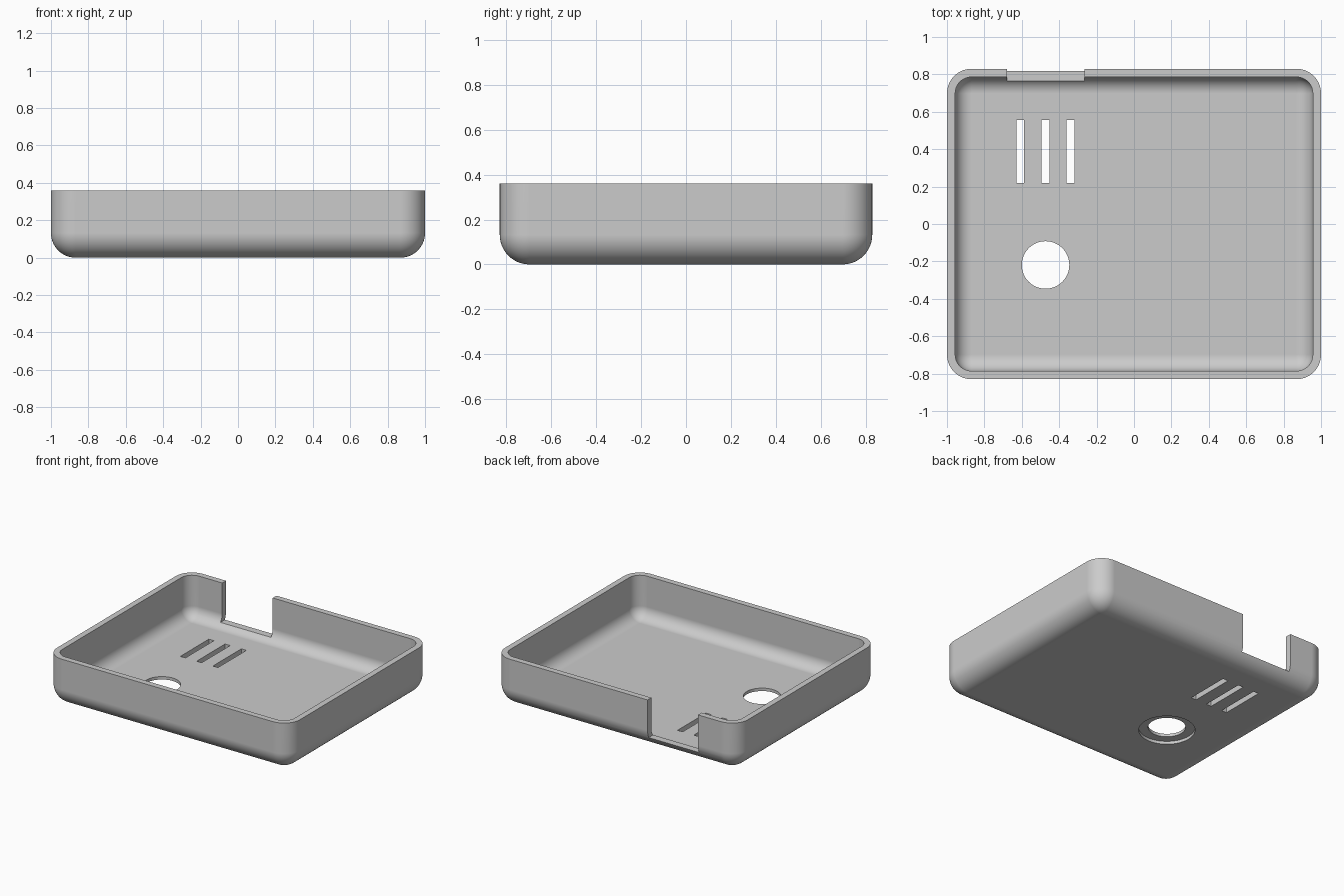
import bpy, bmesh, math
from mathutils import Matrix

cube = bpy.data.objects.get("Cube")
if cube:
    bpy.data.objects.remove(cube, do_unlink=True)

HALF_X, HALF_Y, HEIGHT = 1.0, 0.83, 0.36
RADIUS, WALL, STEPS = 0.132, 0.044, 14

grey = bpy.data.materials.new("light_grey_plastic")
grey.use_nodes = True
grey.diffuse_color = (0.6, 0.6, 0.6, 1)
grey.node_tree.nodes["Principled BSDF"].inputs["Base Color"].default_value = (0.6, 0.6, 0.6, 1)


def make_object(name, bm):
    bmesh.ops.recalc_face_normals(bm, faces=bm.faces)
    mesh = bpy.data.meshes.new(name)
    bm.to_mesh(mesh)
    bm.free()
    mesh.materials.append(grey)
    obj = bpy.data.objects.new(name, mesh)
    bpy.context.collection.objects.link(obj)
    return obj


def rounded_tub(name, inset, top):
    """Solid block with rounded upright corners and a rounded bottom edge."""
    bm = bmesh.new()
    r = RADIUS - inset
    angles = [math.pi / 2 * i / STEPS for i in range(STEPS + 1)]
    # Each ring is a rounded rectangle: (corner radius, height)
    levels = [(r * math.sin(a), RADIUS - r * math.cos(a)) for a in angles]
    levels.append((r, top))
    rings = []
    for rad, z in levels:
        ring = []
        for q, (sx, sy) in enumerate(((1, 1), (-1, 1), (-1, -1), (1, -1))):
            for a in angles:
                t = a + q * math.pi / 2
                ring.append(bm.verts.new((sx * (HALF_X - RADIUS) + rad * math.cos(t),
                                          sy * (HALF_Y - RADIUS) + rad * math.sin(t), z)))
        rings.append(ring)
    n = len(rings[0])
    for low, high in zip(rings, rings[1:]):
        for i in range(n):
            j = (i + 1) % n
            bm.faces.new((low[i], low[j], high[j], high[i]))
    bm.faces.new(rings[0])
    bm.faces.new(rings[-1])
    bmesh.ops.remove_doubles(bm, verts=bm.verts, dist=0.00001)
    return make_object(name, bm)


def box(name, x0, x1, y0, y1, z0, z1):
    bm = bmesh.new()
    size = Matrix.Diagonal((x1 - x0, y1 - y0, z1 - z0, 1))
    centre = Matrix.Translation(((x0 + x1) / 2, (y0 + y1) / 2, (z0 + z1) / 2))
    bmesh.ops.create_cube(bm, size=1, matrix=centre @ size)
    return make_object(name, bm)


def cylinder(name, x, y, radius, z0, z1):
    bm = bmesh.new()
    bmesh.ops.create_cone(bm, cap_ends=True, segments=64, radius1=radius, radius2=radius,
                          depth=z1 - z0, matrix=Matrix.Translation((x, y, (z0 + z1) / 2)))
    return make_object(name, bm)


# Outer tray, then everything that is cut out of it
tray = rounded_tub("case_tray", 0, HEIGHT)
cutters = [
    rounded_tub("cavity_cutter", WALL, HEIGHT + 0.2),
    box("port_notch_cutter", -0.68, -0.265, 0.6, 1.0, 0.075, 0.6),
    cylinder("hole_cutter", -0.473, -0.219, 0.127, -0.1, 0.1),
    cylinder("counterbore_cutter", -0.473, -0.219, 0.19, -0.1, 0.022),
]
for i in range(3):
    x = -0.608 + 0.134 * i
    cutters.append(box("vent_slot_cutter", x - 0.021, x + 0.021, 0.22, 0.555, -0.1, 0.1))

bpy.ops.object.select_all(action="DESELECT")
tray.select_set(True)
bpy.context.view_layer.objects.active = tray
for cutter in cutters:
    cutter.hide_render = True
    cut = tray.modifiers.new("cut", "BOOLEAN")
    cut.operation = "DIFFERENCE"
    cut.solver = "EXACT"
    cut.object = cutter
    bpy.ops.object.modifier_apply(modifier=cut.name)
    bpy.data.objects.remove(cutter, do_unlink=True)

# Smooth fillets, crisp rims, flat floor
bpy.ops.object.shade_smooth_by_angle(angle=math.radians(30))
weighted = tray.modifiers.new("weighted_normals", "WEIGHTED_NORMAL")
weighted.keep_sharp = True
